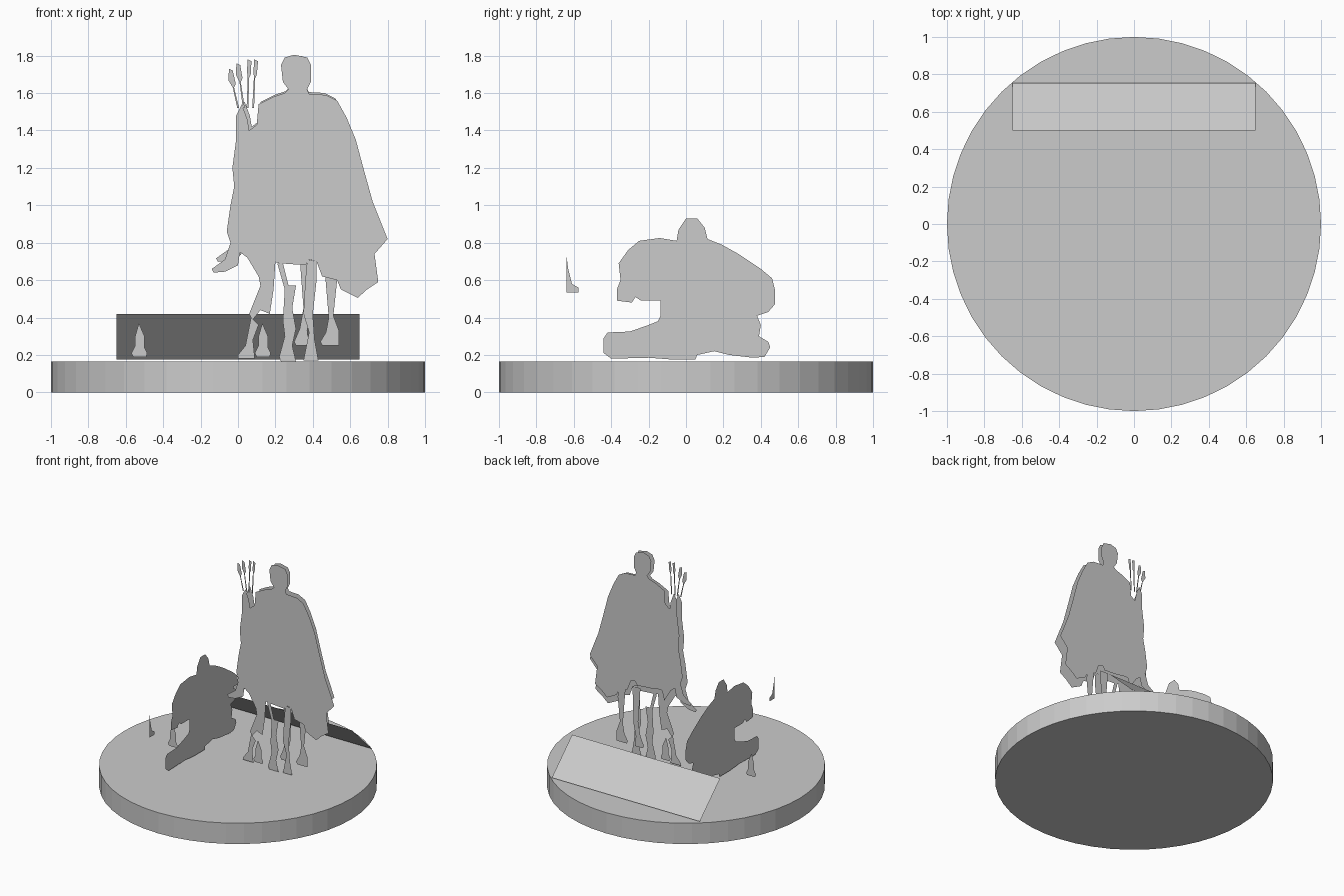
import bpy, bmesh

# One plain grey for the whole display piece
grey = bpy.data.materials.new("plain_grey")
grey.diffuse_color = (0.6, 0.6, 0.6, 1.0)


def finish(name, bm):
    mesh = bpy.data.meshes.new(name)
    bm.to_mesh(mesh)
    bm.free()
    mesh.materials.append(grey)
    obj = bpy.data.objects.new(name, mesh)
    bpy.context.collection.objects.link(obj)
    return obj


def cutout(name, shapes, plane, offset, flip=False):
    """Flat sheets from (u, z) outlines: plane 'y' faces front, plane 'x' faces sideways."""
    bm = bmesh.new()
    for pts in shapes:
        vs = [bm.verts.new((u, offset, z) if plane == 'y' else (offset, u, z)) for u, z in pts]
        bm.faces.new(vs)
    bm.normal_update()
    for f in list(bm.faces):
        n = -f.normal.y if plane == 'y' else f.normal.x
        if (n < 0) != flip:
            f.normal_flip()
    bmesh.ops.triangulate(bm, faces=bm.faces[:])
    return finish(name, bm)


# Round base
bm = bmesh.new()
bmesh.ops.create_cone(bm, cap_ends=True, segments=48, radius1=1, radius2=1, depth=0.165)
bmesh.ops.translate(bm, verts=bm.verts[:], vec=(0, 0, 0.0825))
finish("round_base", bm)

# Leaning panel at the back
bm = bmesh.new()
bm.faces.new([bm.verts.new(p) for p in
              ((-0.65, 0.5, 0.42), (0.65, 0.5, 0.42), (0.65, 0.755, 0.175), (-0.65, 0.755, 0.175))])
finish("leaning_panel", bm)

# Standing cloaked figure: head, shoulders and cloak
cloak = [(.30, 1.805), (.37, 1.79), (.39, 1.75), (.39, 1.66), (.37, 1.62), (.38, 1.595),
         (.47, 1.59), (.53, 1.56), (.58, 1.47), (.63, 1.35), (.67, 1.2), (.72, 1.02),
         (.80, .82), (.73, .74), (.75, .59), (.69, .55), (.64, .505), (.55, .55),
         (.53, .60), (.45, .62), (.42, .70), (.38, .71), (.36, .68), (.22, .69), (.19, .70),
         (.13, .70), (.11, .62), (.05, .72), (.01, .75), (0, .68), (-.07, .645), (-.13, .64),
         (-.14, .66), (-.07, .71), (-.04, .80), (-.06, .86), (-.04, 1.0), (-.02, 1.1),
         (-.03, 1.2), (-.01, 1.35), (-.01, 1.48), (.02, 1.54), (.05, 1.46), (.06, 1.40),
         (.10, 1.43), (.11, 1.54), (.19, 1.58), (.25, 1.6), (.27, 1.62), (.24, 1.66),
         (.23, 1.75), (.25, 1.79)]

# Legs and boots
left_leg = [(.01, .75), (.05, .72), (.11, .62), (.12, .57), (.06, .42), (.07, .40), (.04, .25),
            (0, .2), (0, .18), (.09, .18), (.08, .28), (.11, .36), (.08, .39), (.12, .44),
            (.17, .42), (.19, .55), (.20, .70), (.13, .70), (.11, .64), (.05, .74)]
middle_leg = [(.21, .69), (.25, .55), (.24, .38), (.25, .30), (.22, .19), (.23, .165),
              (.31, .165), (.29, .25), (.31, .34), (.29, .45), (.31, .57), (.27, .57),
              (.24, .69)]
right_leg = [(.37, .71), (.36, .60), (.35, .42), (.38, .32), (.35, .17), (.43, .17),
             (.41, .28), (.40, .42), (.42, .60), (.42, .70)]
front_boot = [(.13, .37), (.16, .30), (.16, .24), (.175, .21), (.17, .19), (.10, .19),
              (.09, .21), (.11, .25), (.11, .30)]
cutout("standing_figure_front", [cloak, left_leg, middle_leg, right_leg, front_boot], 'y', 0.065)

# Arrows above the quiver: thin shaft with a feather patch
arrows = []
for top_x, foot_x, top_z in ((-.04, .00, 1.73), (.00, .03, 1.76), (.06, .05, 1.78), (.095, .08, 1.78)):
    mx = top_x + (foot_x - top_x) * .4
    arrows.append([(top_x - .008, top_z), (top_x + .012, top_z - .01), (mx + .012, top_z - .08),
                   (mx + .003, top_z - .1), (foot_x + .006, 1.52), (foot_x - .004, 1.52),
                   (mx - .004, top_z - .1), (top_x - .012, top_z - .06)])
cutout("arrows", arrows, 'y', 0.065)

# Back sheet of the standing figure, slightly smaller, with its own legs
back_cloak = [(.33 + (x - .33) * .95, 1.8 + (z - 1.8) * .95) for x, z in cloak]
back_leg_a = [(.33, .72), (.35, .45), (.33, .34), (.30, .27), (.31, .25), (.38, .25),
              (.37, .33), (.39, .42), (.40, .72)]
back_leg_b = [(.46, .70), (.485, .40), (.47, .32), (.44, .27), (.45, .25), (.54, .25),
              (.54, .33), (.51, .41), (.53, .60), (.52, .70)]
cutout("standing_figure_back", [back_cloak, back_leg_a, back_leg_b], 'y', 0.10, True)

# Crouching figure, a sideways sheet
crouch = [(0, .93), (.06, .93), (.10, .88), (.115, .82), (.19, .79), (.28, .74), (.40, .66),
          (.46, .61), (.475, .55), (.475, .47), (.44, .43), (.38, .41), (.40, .36), (.39, .30),
          (.44, .27), (.45, .24), (.42, .19), (.36, .185), (.23, .20), (.15, .22), (.06, .20),
          (.05, .175), (-.07, .175), (-.20, .185), (-.40, .18), (-.44, .21), (-.44, .29),
          (-.42, .32), (-.30, .325), (-.20, .36), (-.15, .38), (-.135, .41), (-.135, .49),
          (-.24, .49), (-.27, .51), (-.29, .48), (-.37, .49), (-.37, .55), (-.35, .60),
          (-.36, .69), (-.31, .76), (-.25, .81), (-.14, .825), (-.05, .81), (-.04, .87)]
blade_tip = [(-.64, .74), (-.63, .66), (-.61, .58), (-.575, .56), (-.575, .535), (-.64, .535)]
cutout("crouching_figure", [crouch, blade_tip], 'x', -0.33)

# Lone boot beside the crouching figure
cutout("lone_boot", [[(x - .66, z) for x, z in front_boot]], 'y', -0.065)
